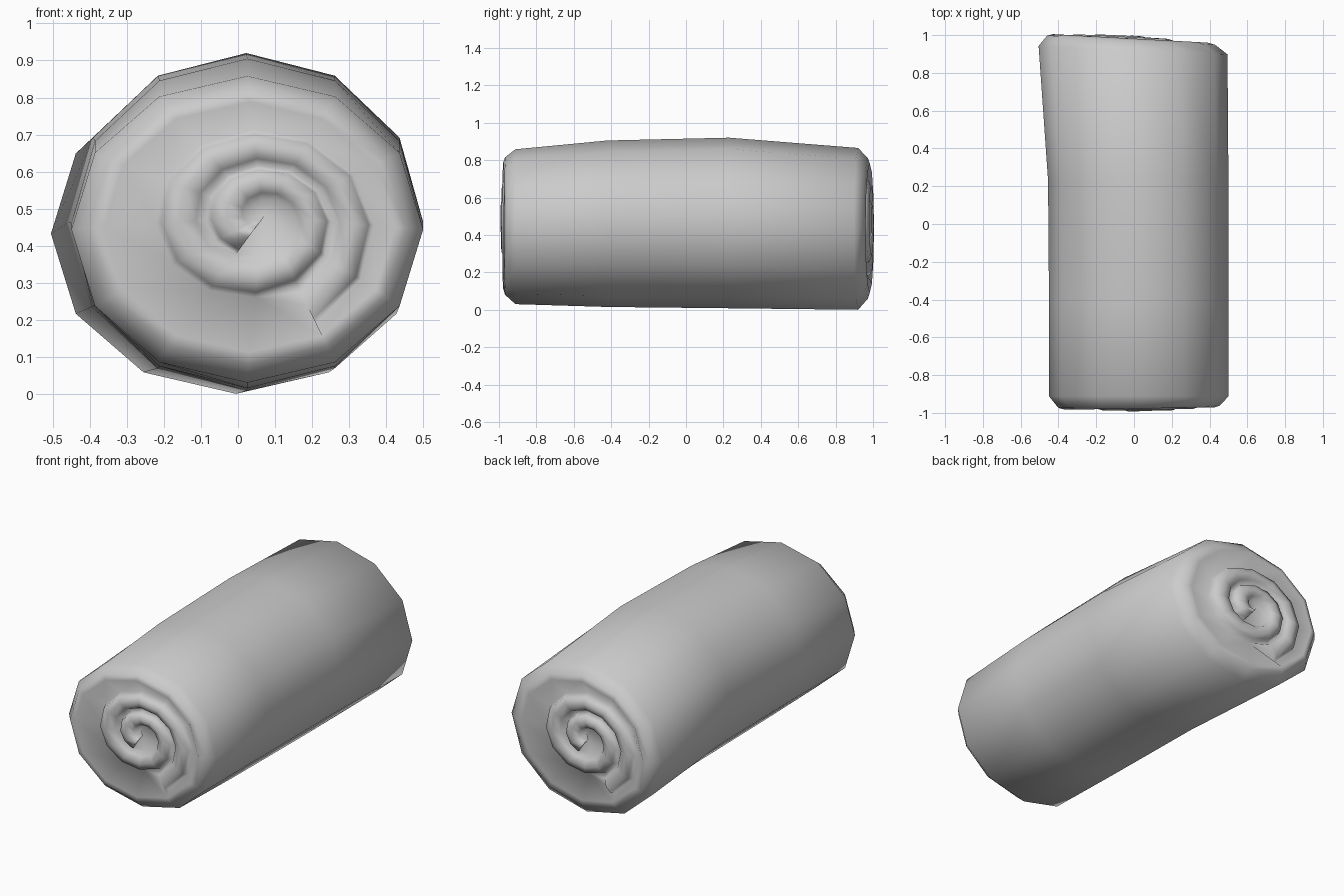
import bpy, bmesh
from math import cos, sin, pi

if "Cube" in bpy.data.objects:
    bpy.data.objects.remove(bpy.data.objects["Cube"])

N = 12          # sides of the roll
M = 4           # points across one wrap of the spiral
bm = bmesh.new()


def ring(y, x0, x1, z0, z1, tilt=0.0):
    """One 12-sided cross-section spanning x0..x1 and z0..z1."""
    cx, cz, rx, rz = (x0 + x1) / 2, (z0 + z1) / 2, (x1 - x0) / 2, (z1 - z0) / 2
    return [bm.verts.new((cx + rx * cos(a), y + tilt * (cx + rx * cos(a)), cz + rz * sin(a)))
            for a in (2 * pi * i / N for i in range(N))]


# Outer body: y, x range, z range, slope of the section
stations = [
    (-0.968, -0.40, 0.455, 0.08, 0.815, 0.015),
    (-0.912, -0.45, 0.50, 0.03, 0.858, 0.0),
    (-0.42, -0.45, 0.50, 0.015, 0.905, 0.0),
    (0.23, -0.455, 0.50, 0.008, 0.92, 0.0),
    (0.92, -0.505, 0.495, 0.0, 0.865, -0.045),
    (0.972, -0.46, 0.43, 0.06, 0.81, -0.055),
]
rings = [ring(*s) for s in stations]
for a, b in zip(rings, rings[1:]):
    for i in range(N):
        j = (i + 1) % N
        bm.faces.new((a[i], a[j], b[j], b[i]))


def spiral_end(outer, station, side, core, start):
    """Rolled end: a spiral strip with a groove between wraps, winding in to the core."""
    y0, x0, x1, z0, z1, tilt = station
    cx, cz, rx, rz = (x0 + x1) / 2, (z0 + z1) / 2, (x1 - x0) / 2, (z1 - z0) / 2
    depth = [0.05, 0.012, 0.0, 0.014]
    offset = [0.0, 0.12, 0.45, 0.8]
    turns, steps = 3.0, 22

    def point(step, r, d):
        a = 2 * pi * (step + start) / N
        x = core[0] + r * (cx - core[0] + side * rx * cos(a))
        z = core[1] + r * (cz - core[1] + rz * sin(a))
        y = y0 + tilt * x - side * (0.008 + 0.02 * (1 - r) - d)
        return bm.verts.new((x, y, z))

    def radius(s):
        return 0.82 * max(0.0, 1 - s / turns) ** 1.1

    # Body ring reordered to start where the outer wrap ends
    idx = [(i + start) % N if side > 0 else (N // 2 - i - start) % N for i in range(N)]
    edge = [outer[k] for k in idx]
    lip = [point(i, 0.92, 0.0) for i in range(N)]
    groove = [point(j, radius(j / N), depth[0]) for j in range(steps + N + 1)]
    strip = [[groove[j]]
             + [point(j, radius(j / N + offset[q]), depth[q]) for q in range(1, M)]
             + [groove[j + N]] for j in range(steps + 1)]
    for i in range(N):
        j = (i + 1) % N
        bm.faces.new((edge[i], edge[j], lip[j], lip[i]))
        if j:
            bm.faces.new((lip[i], lip[j], groove[j], groove[i]))
    # Step where the loose outer wrap finishes
    bm.faces.new([lip[N - 1], lip[0]] + strip[0] + [groove[N - 1]])
    for a, b in zip(strip, strip[1:]):
        for q in range(M):
            bm.faces.new((a[q], b[q], b[q + 1], a[q + 1]))
    # Core of the roll
    mid = point(0, 0.0, 0.015)
    loop = groove[steps:steps + N + 1] + strip[-1][1:M][::-1]
    for a, b in zip(loop, loop[1:] + loop[:1]):
        bm.faces.new((a, b, mid))


spiral_end(rings[0], stations[0], 1, (0.07, 0.48), 10)
spiral_end(rings[-1], stations[-1], -1, (-0.06, 0.46), 10)

bmesh.ops.recalc_face_normals(bm, faces=bm.faces[:])
for f in bm.faces:
    f.smooth = True
mesh = bpy.data.meshes.new("rolled_bundle")
bm.to_mesh(mesh)
bm.free()
bpy.context.collection.objects.link(bpy.data.objects.new("rolled_bundle", mesh))
